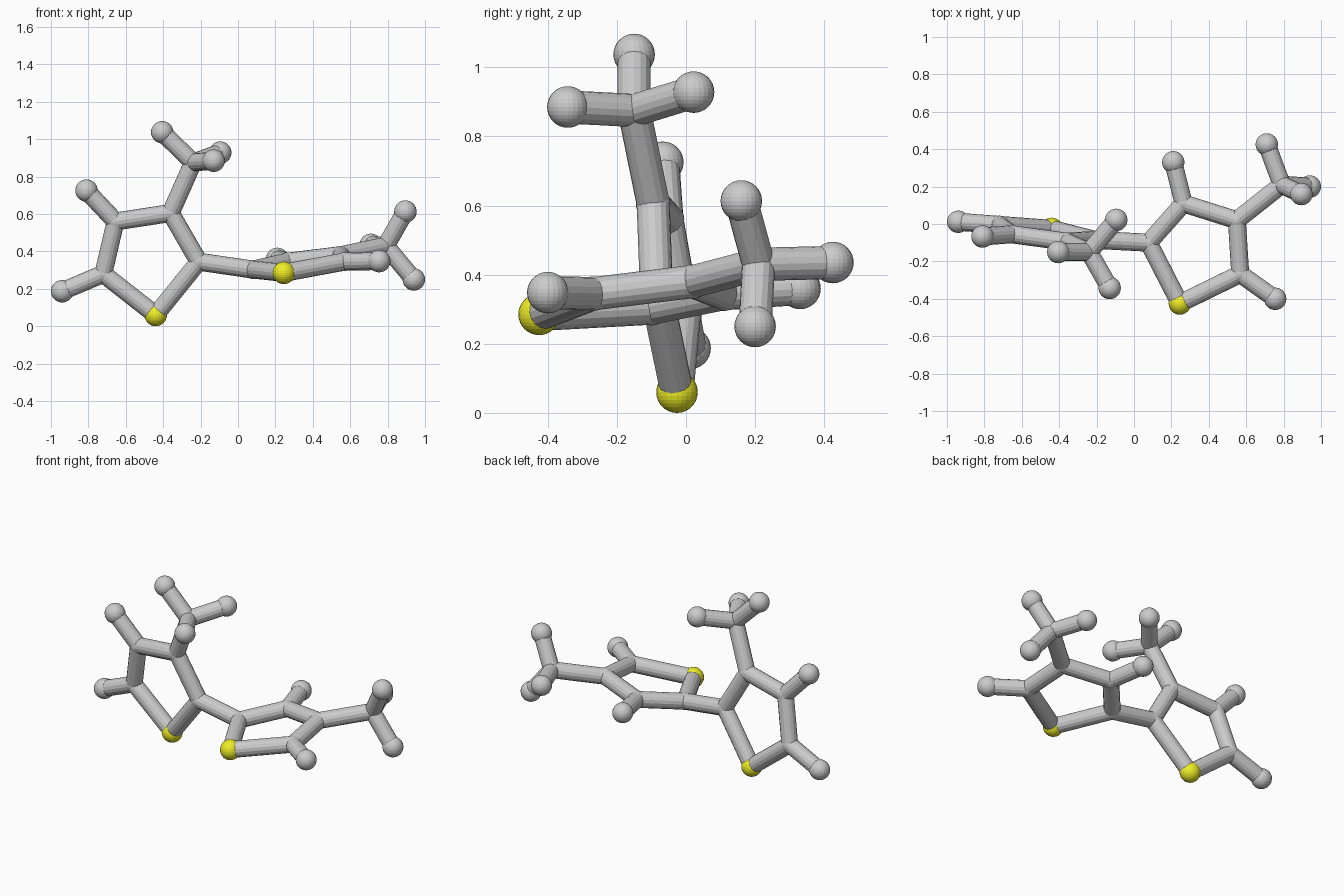
import bpy
from mathutils import Vector

if "Cube" in bpy.data.objects:
    bpy.data.objects.remove(bpy.data.objects["Cube"])

# Ball centres, named by ring (a = upright left ring, b = flat right ring)
atoms = {
    "a_sulfur": (-0.44, -0.026, 0.06),
    "a_link": (-0.21, -0.085, 0.345),
    "a_branch": (-0.36, -0.095, 0.605),
    "a_upper": (-0.655, -0.055, 0.56),
    "a_lower": (-0.72, -0.005, 0.28),
    "a_upper_tip": (-0.81, -0.067, 0.725),
    "a_lower_tip": (-0.94, 0.012, 0.187),
    "a_methyl": (-0.24, -0.15, 0.875),
    "a_methyl_tip_1": (-0.405, -0.15, 1.037),
    "a_methyl_tip_2": (-0.095, 0.022, 0.928),
    "a_methyl_tip_3": (-0.13, -0.342, 0.885),
    "b_sulfur": (0.245, -0.425, 0.285),
    "b_link": (0.078, -0.10, 0.303),
    "b_upper": (0.265, 0.11, 0.345),
    "b_branch": (0.55, 0.02, 0.38),
    "b_lower": (0.568, -0.267, 0.345),
    "b_upper_tip": (0.21, 0.33, 0.36),
    "b_lower_tip": (0.755, -0.40, 0.348),
    "b_methyl": (0.79, 0.21, 0.43),
    "b_methyl_tip_1": (0.71, 0.425, 0.435),
    "b_methyl_tip_2": (0.895, 0.16, 0.613),
    "b_methyl_tip_3": (0.94, 0.20, 0.25),
}

# Rods: same layout in both rings except where the branch sits
bonds = [("a_link", "b_link"),
         ("a_link", "a_branch"), ("a_branch", "a_upper"), ("a_upper", "a_lower"),
         ("b_link", "b_upper"), ("b_upper", "b_branch"), ("b_branch", "b_lower")]
for r in "ab":
    bonds += [(f"{r}_{p}", f"{r}_{q}") for p, q in (
        ("sulfur", "link"), ("sulfur", "lower"), ("upper", "upper_tip"),
        ("lower", "lower_tip"), ("branch", "methyl"), ("methyl", "methyl_tip_1"),
        ("methyl", "methyl_tip_2"), ("methyl", "methyl_tip_3"))]

yellow = bpy.data.materials.new("yellow")
yellow.diffuse_color = (0.85, 0.85, 0.02, 1)
yellow.use_nodes = True
yellow.node_tree.nodes["Principled BSDF"].inputs["Base Color"].default_value = yellow.diffuse_color

# Balls: large tips, yellow corners, small joints
for name, pos in atoms.items():
    radius = 0.06 if ("tip" in name or "sulfur" in name) else 0.05
    bpy.ops.mesh.primitive_uv_sphere_add(segments=24, ring_count=16, radius=radius, location=pos)
    ball = bpy.context.object
    ball.name = name + "_ball"
    if "sulfur" in name:
        ball.data.materials.append(yellow)

# Rods between ball centres
for p, q in bonds:
    a, b = Vector(atoms[p]), Vector(atoms[q])
    bpy.ops.mesh.primitive_cylinder_add(vertices=16, radius=0.048, depth=(b - a).length,
                                        location=(a + b) / 2)
    rod = bpy.context.object
    rod.name = f"rod_{p}_to_{q}"
    rod.rotation_euler = (b - a).to_track_quat('Z', 'Y').to_euler()
